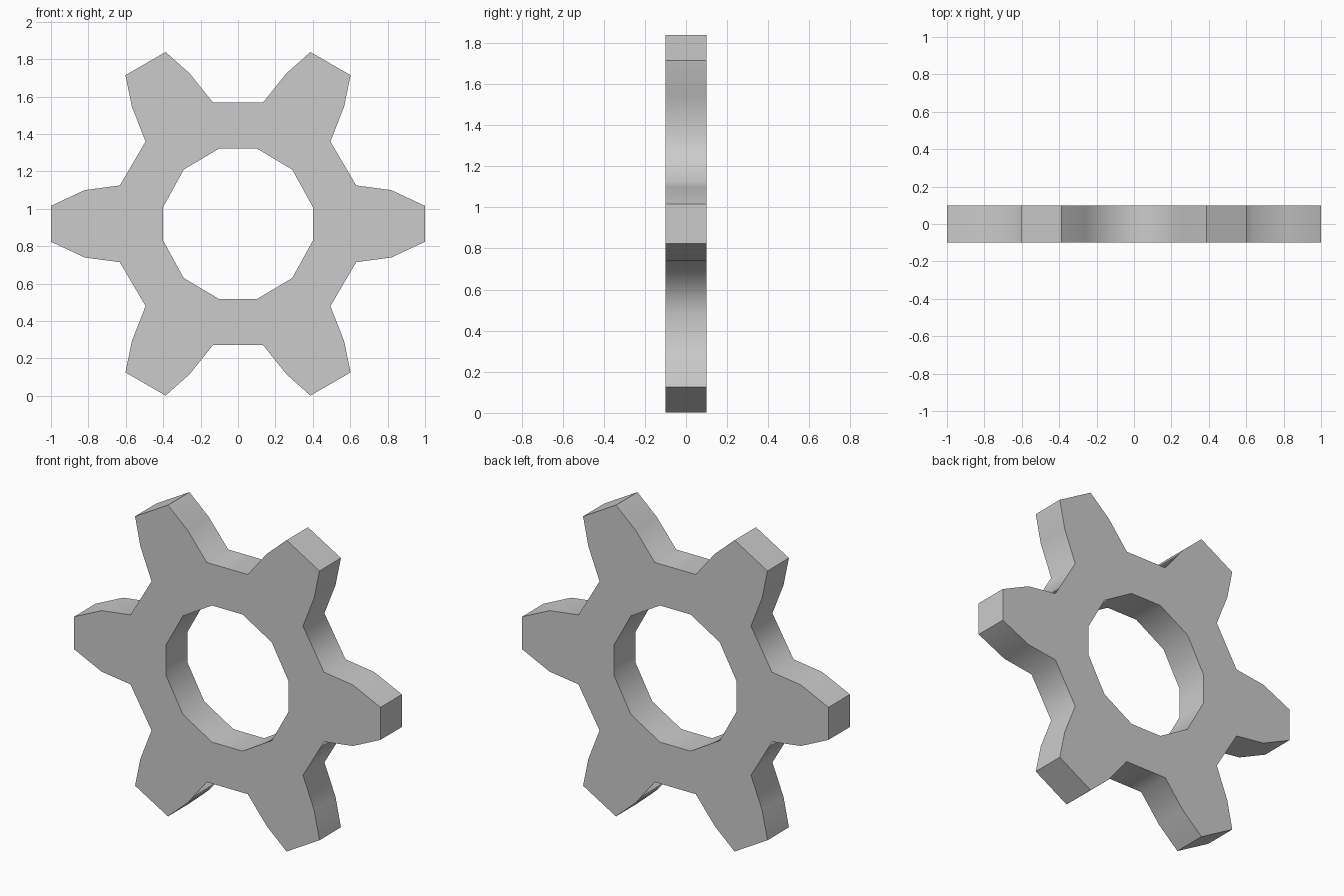
import bpy, bmesh
from math import radians, cos, sin, pi

if "Cube" in bpy.data.objects:
    bpy.data.objects.remove(bpy.data.objects["Cube"])

CENTER_Z = 0.92
HALF_THICKNESS = 0.1


def tooth(angle, root, mid, tip):
    """Six outline points of one tooth, each pair given as (radius, half width)."""
    half = [root, mid, tip]
    pts = [(r, -w) for r, w in half] + [(r, w) for r, w in reversed(half)]
    c, s = cos(angle), sin(angle)
    return [(x * c - y * s, x * s + y * c) for x, y in pts]


# Outer outline: six teeth, the two horizontal ones slightly narrower at the tip
outline = []
for i in range(6):
    if i % 3 == 0:
        outline += tooth(i * pi / 3, (0.632, 0.205), (0.82, 0.18), (1.0, 0.096))
    else:
        outline += tooth(i * pi / 3, (0.628, 0.208), (0.826, 0.178), (0.989, 0.124))

# Twelve-sided centre hole, mirrored from one quarter
quarter = [(0.4, 0.09), (0.29, 0.29), (0.1, 0.403)]
upper = quarter + [(-x, z) for x, z in reversed(quarter)]
hole = upper + [(x, -z) for x, z in reversed(upper)]

# Filled profile extruded to the gear thickness
curve = bpy.data.curves.new("gear", 'CURVE')
curve.dimensions = '2D'
curve.fill_mode = 'BOTH'
curve.extrude = HALF_THICKNESS
for points in (outline, hole):
    spline = curve.splines.new('POLY')
    spline.points.add(len(points) - 1)
    for p, (x, z) in zip(spline.points, points):
        p.co = (x, z, 0, 1)
    spline.use_cyclic_u = True

gear = bpy.data.objects.new("gear", curve)
bpy.context.collection.objects.link(gear)
gear.rotation_euler.x = radians(90)
gear.location.z = CENTER_Z
bpy.context.view_layer.objects.active = gear
gear.select_set(True)
bpy.ops.object.convert(target='MESH')
gear = bpy.context.object
bpy.ops.object.transform_apply(location=True, rotation=True, scale=True)

# Weld the caps to the walls
bm = bmesh.new()
bm.from_mesh(gear.data)
bmesh.ops.remove_doubles(bm, verts=bm.verts, dist=0.0005)
bmesh.ops.recalc_face_normals(bm, faces=bm.faces)
bm.to_mesh(gear.data)
bm.free()

# Soft walls, crisp caps and tooth tips
bpy.ops.object.shade_smooth_by_angle(angle=radians(56))
